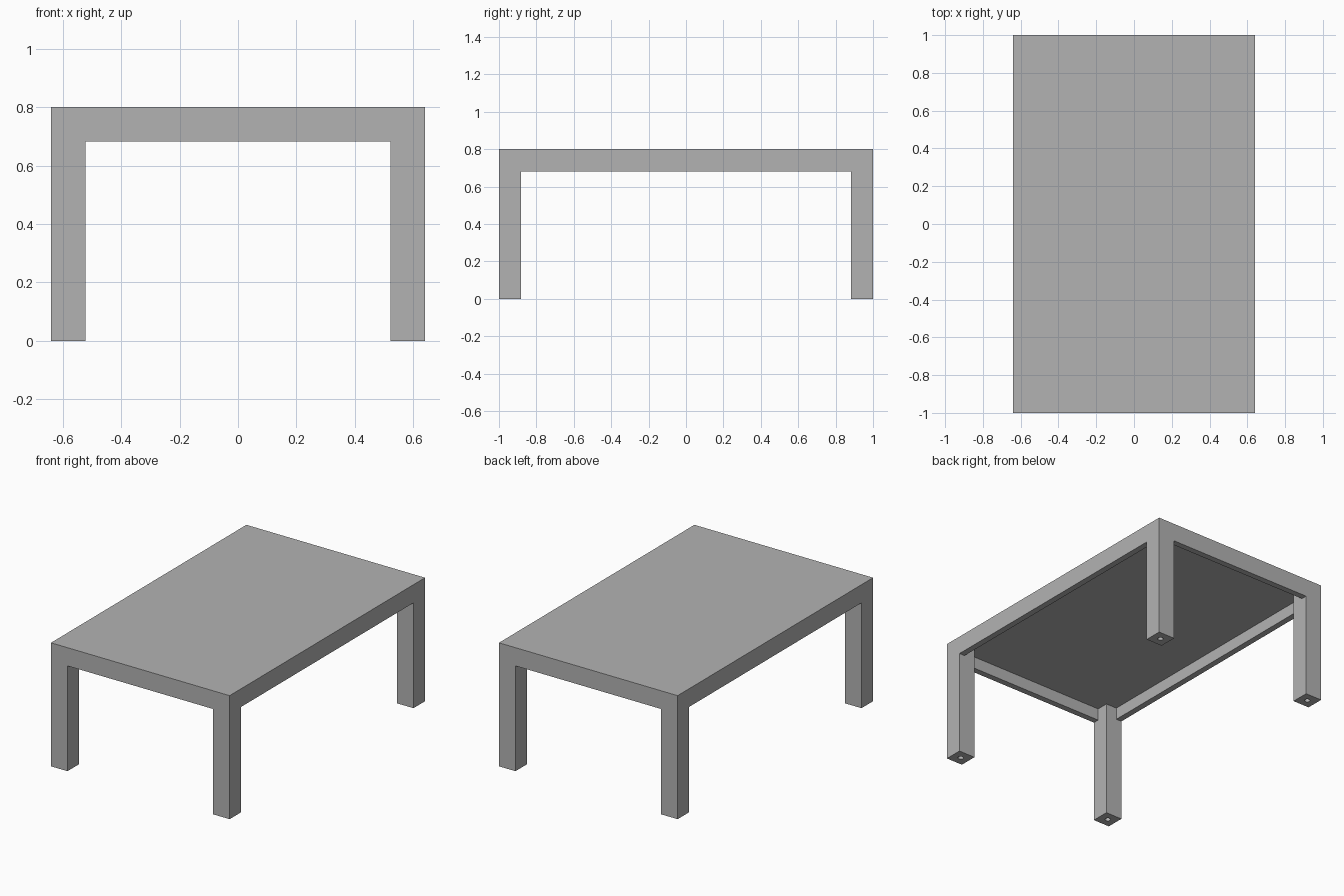
import bpy
import bmesh
from mathutils import Matrix, Vector

cube = bpy.data.objects.get("Cube")
if cube:
    bpy.data.objects.remove(cube, do_unlink=True)

HALF_X, HALF_Y, HEIGHT = 0.64, 1.0, 0.8
LEG = 0.118          # leg section, also the depth of top plus apron
BOARD = 0.04         # thickness of top and apron boards
HOLE_R, HOLE_DEPTH = 0.017, 0.05

grey = bpy.data.materials.new("plain grey")
grey.use_nodes = True
colour = (0.45, 0.45, 0.45, 1)
grey.diffuse_color = colour
grey.node_tree.nodes["Principled BSDF"].inputs["Base Color"].default_value = colour


def finish(name, bm):
    mesh = bpy.data.meshes.new(name)
    bm.to_mesh(mesh)
    bm.free()
    mesh.materials.append(grey)
    obj = bpy.data.objects.new(name, mesh)
    bpy.context.collection.objects.link(obj)
    return obj


def box(name, low, high):
    low, high = Vector(low), Vector(high)
    bm = bmesh.new()
    bmesh.ops.create_cube(bm, size=1, matrix=Matrix.Translation((low + high) / 2)
                          @ Matrix.Diagonal((high - low).to_4d()))
    return finish(name, bm)


# Table top
under = HEIGHT - BOARD
box("table_top", (-HALF_X, -HALF_Y, under), (HALF_X, HALF_Y, HEIGHT))

# Legs, each with a round socket in the foot
for side, sx in (("left", 1), ("right", -1)):
    for end, sy in (("front", -1), ("back", 1)):
        cx, cy = sx * (HALF_X - LEG / 2), sy * (HALF_Y - LEG / 2)
        leg = box(f"{end}_{side}_leg", (cx - LEG / 2, cy - LEG / 2, 0),
                  (cx + LEG / 2, cy + LEG / 2, under))
        bm = bmesh.new()
        bmesh.ops.create_cone(bm, cap_ends=True, segments=16, radius1=HOLE_R,
                              radius2=HOLE_R, depth=2 * HOLE_DEPTH,
                              matrix=Matrix.Translation((cx, cy, 0)))
        cutter = finish(f"{end}_{side}_socket_cutter", bm)
        cutter.hide_render = True
        cutter.hide_set(True)
        cut = leg.modifiers.new("foot socket", "BOOLEAN")
        cut.operation, cut.solver, cut.object = "DIFFERENCE", "EXACT", cutter

# Aprons between the legs, flush with the outside
low = HEIGHT - LEG
for name, s in (("left", 1), ("right", -1)):
    x = s * (HALF_X - BOARD / 2)
    box(f"{name}_apron", (x - BOARD / 2, LEG - HALF_Y, low),
        (x + BOARD / 2, HALF_Y - LEG, under))
for name, s in (("front", -1), ("back", 1)):
    y = s * (HALF_Y - BOARD / 2)
    box(f"{name}_apron", (LEG - HALF_X, y - BOARD / 2, low),
        (HALF_X - LEG, y + BOARD / 2, under))
